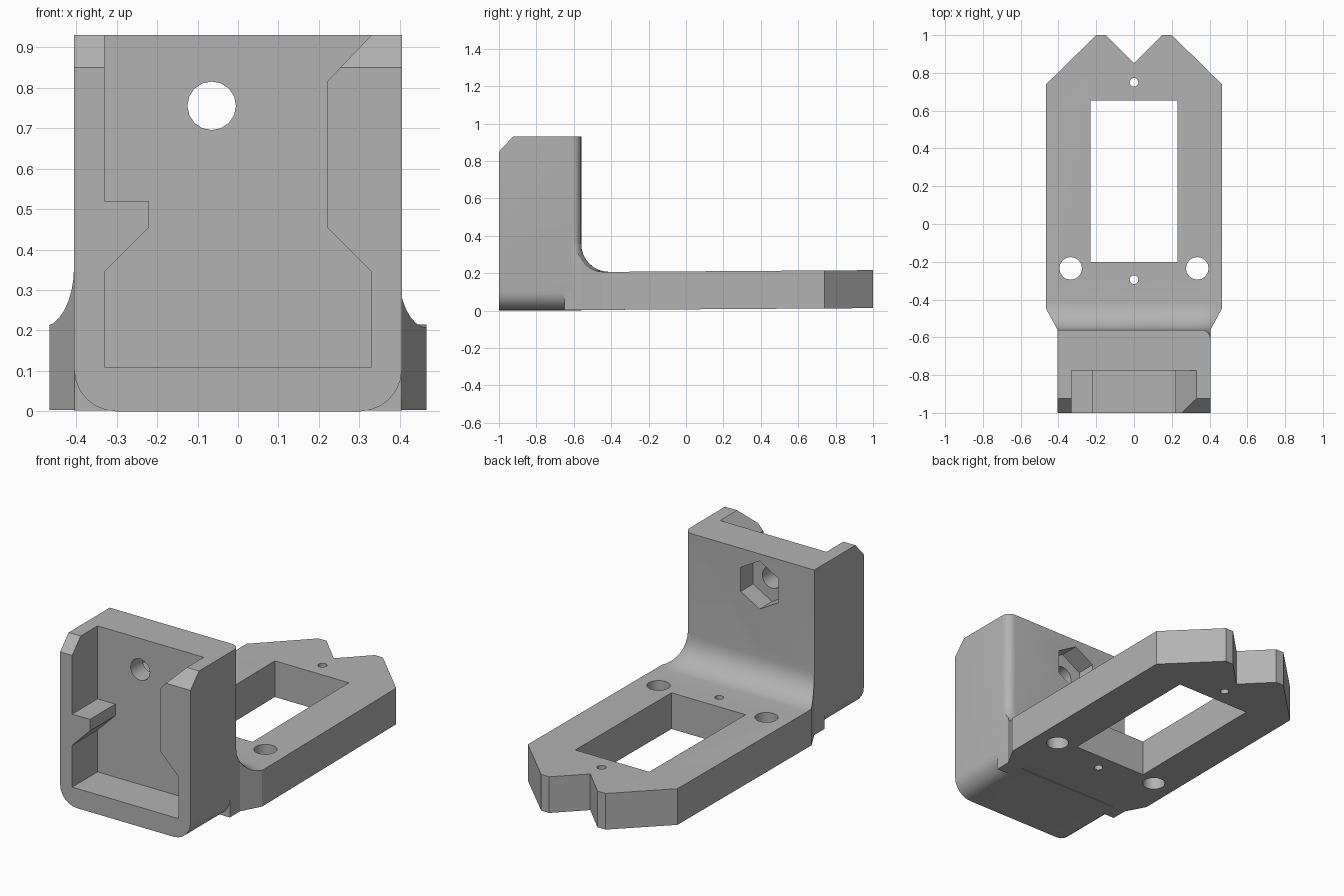
import bpy, bmesh
from math import sin, cos, pi, sqrt, radians

if "Cube" in bpy.data.objects:
    bpy.data.objects.remove(bpy.data.objects["Cube"])

grey = bpy.data.materials.new("plain_grey")
grey.use_nodes = True
COLOUR = (0.45, 0.45, 0.45, 1)
grey.diffuse_color = COLOUR
grey.node_tree.nodes["Principled BSDF"].inputs["Base Color"].default_value = COLOUR


def loft(name, rings):
    """Solid through rings of equal point count, capped at both ends."""
    bm = bmesh.new()
    loops = [[bm.verts.new(p) for p in ring] for ring in rings]
    n = len(loops[0])
    for a, b in zip(loops, loops[1:]):
        for i in range(n):
            j = (i + 1) % n
            bm.faces.new((a[i], a[j], b[j], b[i]))
    bm.faces.new(loops[0])
    bm.faces.new(loops[-1])
    bmesh.ops.recalc_face_normals(bm, faces=bm.faces)
    mesh = bpy.data.meshes.new(name)
    bm.to_mesh(mesh)
    bm.free()
    mesh.materials.append(grey)
    obj = bpy.data.objects.new(name, mesh)
    bpy.context.collection.objects.link(obj)
    return obj


def prism(name, points, axis, lo, hi):
    """Extrude a 2D outline along one axis."""
    place = {"x": lambda u, v, h: (h, u, v),
             "y": lambda u, v, h: (u, h, v),
             "z": lambda u, v, h: (u, v, h)}[axis]
    return loft(name, [[place(u, v, h) for u, v in points] for h in (lo, hi)])


def arc(cx, cy, r, start, end, steps):
    return [(cx + r * cos(radians(start + (end - start) * i / steps)),
             cy + r * sin(radians(start + (end - start) * i / steps)))
            for i in range(steps + 1)]


def circle(cx, cy, r, sides, start=0):
    return arc(cx, cy, r, start, start + 360, sides)[:-1]


def combine(target, tool, operation):
    """Apply a boolean and delete the tool."""
    mod = target.modifiers.new("bool", "BOOLEAN")
    mod.operation, mod.object, mod.solver = operation, tool, "EXACT"
    bpy.context.view_layer.update()
    result = target.evaluated_get(bpy.context.evaluated_depsgraph_get())
    mesh = bpy.data.meshes.new_from_object(result)
    target.modifiers.clear()
    target.data = mesh
    bpy.data.objects.remove(tool)


W, BACK, TOP = 0.405, -0.56, 0.93       # upright half width, rear face, height
EDGE, DECK, FILLET = 0.05, 0.203, 0.15  # corner radius, plate top, fillet radius

# Base plate with a blend that sweeps around the rounded upright corner
def layer(d, z):
    ring = [(-0.6, -0.75), (W + d, -0.75)]
    ring += arc(W - EDGE, BACK - EDGE, EDGE + d, 0, 90, 8)
    ring += [(-0.6, BACK + d)]
    return [(x, y, z) for x, y in ring]

layers = [layer(3, -0.1), layer(3, DECK)]
for i in range(9):
    a = pi / 2 * i / 8
    layers.append(layer(FILLET * (1 - sin(a)), DECK + FILLET * (1 - cos(a))))
layers.append(layer(-0.005, DECK + FILLET + 0.01))
base = loft("base_plate", layers)
half = [(0.15, 1), (0.2, 1), (0.465, 0.74), (0.465, -0.45), (W, BACK), (W - 0.001, -0.65)]
outline = [(0, 0.85)] + half + [(-x, y) for x, y in reversed(half)]
combine(base, prism("outline", outline, "z", 0, 0.5), "INTERSECT")
for v in base.data.vertices:            # slight rise toward the rear
    v.co.z += 0.003 + 0.0066 * (v.co.y - BACK)

# Upright holder with rounded lower edges and one rounded rear edge
R = 0.105
section = [(-W, TOP)] + arc(R - W, R, R, 180, 270, 6) + arc(W - R, R, R, 270, 360, 6) + [(W, TOP)]
bracket = prism("mounting_bracket", section, "y", -1, BACK)
plan = [(-0.6, -1.2), (W + 0.0005, -1.2)] + arc(W - EDGE, BACK - EDGE, EDGE, 0, 90, 6) + [(-0.6, BACK)]
combine(bracket, prism("plan", plan, "z", -0.2, 1.2), "INTERSECT")

# Open pocket with a ledge on one side and a thick grip on the other
pocket = [(-0.33, 1.1), (-0.33, 0.52), (-0.22, 0.52), (-0.22, 0.455), (-0.33, 0.345),
          (-0.33, 0.11), (0.33, 0.11), (0.33, 0.345), (0.22, 0.455), (0.22, 0.815),
          (0.33, TOP), (0.33, 1.1)]
combine(bracket, prism("pocket", pocket, "y", -1.1, -0.775), "DIFFERENCE")

# Sloped front tips of the side walls
tip = [(-1.1, 0.743), (-0.85, 1.01), (-1.1, 1.01)]
combine(bracket, prism("tip", tip, "x", -0.6, 0.6), "DIFFERENCE")
combine(bracket, base, "UNION")

# Plate window, mounting holes and screw holes
window = [(-0.23, -0.2), (0.23, -0.2), (0.23, 0.655), (-0.23, 0.655)]
holes = [window] + [circle(x, y, r, 16) for x, y, r in
                    ((-0.335, -0.235, 0.06), (0.335, -0.235, 0.06),
                     (0, 0.75, 0.023), (0, -0.295, 0.023))]
for pts in holes:
    combine(bracket, prism("hole", pts, "z", -0.2, 0.5), "DIFFERENCE")

# Bolt hole through the upright with a hexagonal recess behind
combine(bracket, prism("bolt", circle(-0.065, 0.755, 0.06, 16), "y", -0.9, -0.4), "DIFFERENCE")
combine(bracket, prism("nut", circle(-0.065, 0.755, 0.135, 6, 30), "y", BACK - 0.11, -0.4), "DIFFERENCE")

bpy.ops.object.select_all(action="DESELECT")
bracket.select_set(True)
bpy.context.view_layer.objects.active = bracket
bpy.ops.object.shade_smooth_by_angle(angle=radians(25))
